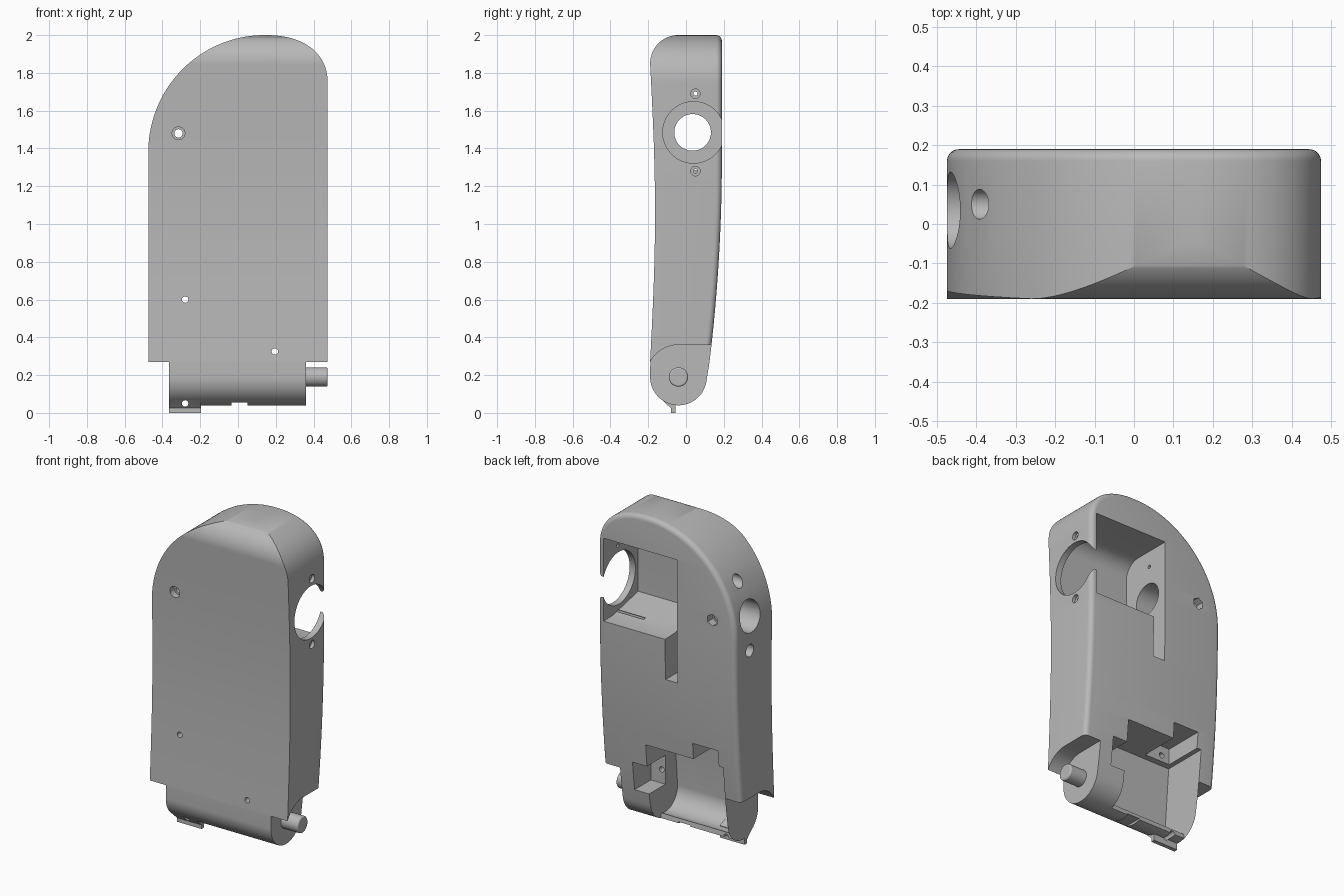
import bpy, bmesh, math
from mathutils import Vector, Matrix

cube = bpy.data.objects.get("Cube")
if cube:
    bpy.data.objects.remove(cube, do_unlink=True)

grey = bpy.data.materials.new("plain grey")
grey.use_nodes = True
grey.diffuse_color = (0.48, 0.48, 0.48, 1)
grey.node_tree.nodes["Principled BSDF"].inputs["Base Color"].default_value = (0.48, 0.48, 0.48, 1)


def finish(bm, name):
    bmesh.ops.recalc_face_normals(bm, faces=bm.faces[:])
    mesh = bpy.data.meshes.new(name)
    bm.to_mesh(mesh)
    bm.free()
    mesh.materials.append(grey)
    obj = bpy.data.objects.new(name, mesh)
    bpy.context.collection.objects.link(obj)
    return obj


def prism(name, profile, x0, x1):
    """Extrude a (y, z) profile along x."""
    bm = bmesh.new()
    face = bm.faces.new([bm.verts.new((x0, y, z)) for y, z in profile])
    new = bmesh.ops.extrude_face_region(bm, geom=[face])["geom"]
    bmesh.ops.translate(bm, vec=(x1 - x0, 0, 0),
                        verts=[v for v in new if isinstance(v, bmesh.types.BMVert)])
    return finish(bm, name)


def box(name, x, y, z):
    return prism(name, [(y[0], z[0]), (y[1], z[0]), (y[1], z[1]), (y[0], z[1])], *x)


def rod(name, axis, a, z, r, span, sides=40):
    """Cylinder along x (a is its y) or along y (a is its x)."""
    bm = bmesh.new()
    mid = sum(span) / 2
    if axis == "x":
        place = Matrix.Translation((mid, a, z)) @ Matrix.Rotation(math.pi / 2, 4, "Y")
    else:
        place = Matrix.Translation((a, mid, z)) @ Matrix.Rotation(math.pi / 2, 4, "X")
    bmesh.ops.create_cone(bm, cap_ends=True, segments=sides, radius1=r, radius2=r,
                          depth=span[1] - span[0], matrix=place)
    return finish(bm, name)


def boolean(target, tool, operation):
    mod = target.modifiers.new("cut", "BOOLEAN")
    mod.operation, mod.object, mod.solver = operation, tool, "EXACT"
    bpy.context.view_layer.objects.active = target
    bpy.ops.object.modifier_apply(modifier=mod.name)
    bpy.data.objects.remove(tool, do_unlink=True)


def arc(cy, cz, r, start, end, n=20):
    angles = [math.radians(start + (end - start) * i / n) for i in range(n + 1)]
    return [(cy + r * math.cos(t), cz + r * math.sin(t)) for t in angles]


# Outline and depth of the shell as functions of height
def left_x(z):
    return -0.475 if z < 1.38 else 0.14 - 0.615 * math.sqrt(max(0, 1 - ((z - 1.38) / 0.62) ** 2))


def right_x(z):
    return 0.475 if z < 1.74 else 0.14 + 0.335 * max(0, 1 - ((z - 1.74) / 0.26) ** 2.3) ** (1 / 2.3)


def front_y(z):
    if z > 1.85:
        return -0.04 - 0.15 * math.sqrt(max(0, 1 - ((z - 1.85) / 0.15) ** 2))
    return -0.19 + 0.026 * math.sin(math.pi * (z - 0.27) / 1.58)


def back_y(z):
    return 0.19 - 0.055 * (max(0, 1.35 - z) / 0.99) ** 2


# Main shell: rings lofted front to back with a rounded rear edge
rows = [0.27 + 1.08 * i / 16 for i in range(17)]
rows += [1.38 + 0.62 * math.sin(math.radians(88.5 * i / 56)) for i in range(57)]
loop = [Vector((left_x(z), z)) for z in rows] + [Vector((right_x(z), z)) for z in reversed(rows)]
count = len(loop)
inward = []
for i in range(count):
    d = loop[(i + 1) % count] - loop[i - 1]
    inward.append(Vector((d.y, -d.x)).normalized())
inward[0], inward[-1] = Vector((1, 0)), Vector((-1, 0))

bm = bmesh.new()
rings = [[bm.verts.new((p.x, front_y(p.y), p.y)) for p in loop]]
R = 0.03
for step in range(7):
    t = math.pi / 2 * step / 6
    ring = []
    for p, n in zip(loop, inward):
        q = p + n * R * (1 - math.cos(t))
        ring.append(bm.verts.new((q.x, back_y(q.y) - R + R * math.sin(t), q.y)))
    rings.append(ring)
for a, b in zip(rings, rings[1:]):
    for i in range(count):
        j = (i + 1) % count
        bm.faces.new((a[i], a[j], b[j], b[i]))
for ring in (rings[0], rings[-1]):
    for i in range(len(rows) - 1):
        bm.faces.new((ring[i], ring[i + 1], ring[count - 2 - i], ring[count - 1 - i]))
shell = finish(bm, "shell")

# Clearance around the hinge at both lower corners
for x0, x1 in ((-0.6, -0.365), (0.36, 0.6)):
    boolean(shell, prism("clearance", arc(-0.04, 0.19, 0.17, 180, 90) +
                         [(0.3, 0.36), (0.3, 0.1), (-0.21, 0.1)], x0, x1), "DIFFERENCE")

# Hinge barrel and latch lip
barrel = [(-0.18, 0.42), (-0.189, 0.27)] + arc(-0.04, 0.19, 0.15, 180, 350, 36) + \
         [(back_y(0.27), 0.27), (0.12, 0.42)]
boolean(shell, prism("barrel", barrel, -0.365, 0.36), "UNION")

# Rear pocket with its rounded front corner, and the slot below it
pocket = [(0.3, 1.27), (0.3, 1.79)] + arc(-0.05, 1.69, 0.1, 90, 180, 12) + [(-0.15, 1.33), (0.1, 1.275)]
cutters = [
    prism("pocket", pocket, -0.07, 0.435),
    box("slot", (-0.07, 0.012), (0, 0.3), (1.02, 1.4)),
]

# Lower cavity: thin curved wall at the front, open to the rear
cavity = [(0.01, 0.02), (0.3, 0.02), (0.3, 0.56), (-0.13, 0.56)] + \
         arc(-0.04, 0.19, 0.12, 180, 290, 20)
cutters += [
    prism("cavity", cavity, -0.3649, 0.17),
    box("upper_recess", (-0.335, -0.16), (-0.09, 0.3), (0.45, 0.66)),
    box("side_recess", (0.1, 0.27), (-0.04, 0.3), (0.24, 0.42)),
    box("bottom_gap", (-0.035, 0.05), (-0.3, 0.3), (-0.1, 0.055)),
]

# Side opening, tunnel and screw holes
cutters += [
    rod("side_opening", "x", 0.04, 1.485, 0.163, (0.35, 0.6), 72),
    rod("tunnel", "x", 0.035, 1.485, 0.097, (-0.6, 0.05), 56),
]
for z in (1.28, 1.69):
    cutters += [
        rod("screw_recess", "x", 0.05, z, 0.025, (0.455, 0.6)),
        rod("screw_hole", "x", 0.05, z, 0.011, (0.25, 0.6), 20),
        rod("access_hole", "x", 0.05, z, 0.038, (-0.6, -0.2)),
        rod("inner_hole", "x", 0.05, z, 0.011, (-0.25, 0.0), 20),
    ]
cutters += [
    rod("pin_hole", "y", -0.315, 1.48, 0.022, (-0.4, 0.4)),
    rod("pin_recess", "y", -0.315, 1.48, 0.034, (-0.4, -0.13)),
    rod("nut_recess", "y", -0.315, 1.48, 0.037, (0.14, 0.4), 6),
    rod("upper_screw", "y", -0.28, 0.6, 0.017, (-0.4, 0.0)),
    rod("lower_screw", "y", 0.195, 0.325, 0.017, (-0.4, 0.0)),
]
for cutter in cutters:
    boolean(shell, cutter, "DIFFERENCE")

lip = prism("latch_lip", [(-0.14, 0.08), (-0.08, 0.025), (-0.08, 0), (-0.055, 0),
                          (-0.055, 0.075), (-0.11, 0.1)], -0.365, -0.195)
boolean(shell, lip, "UNION")
boolean(shell, rod("lip_screw", "y", -0.28, 0.05, 0.017, (-0.4, 0.3)), "DIFFERENCE")

# Hinge pin with a softened end
pin = rod("hinge_pin", "x", -0.04, 0.19, 0.051, (0.3, 0.475), 48)
bevel = pin.modifiers.new("soft end", "BEVEL")
bevel.width, bevel.segments, bevel.limit_method = 0.008, 3, "ANGLE"

for obj in bpy.context.selected_objects:
    obj.select_set(False)
for obj in (shell, pin):
    obj.select_set(True)
    bpy.context.view_layer.objects.active = obj
bpy.ops.object.shade_smooth_by_angle(angle=math.radians(30))
